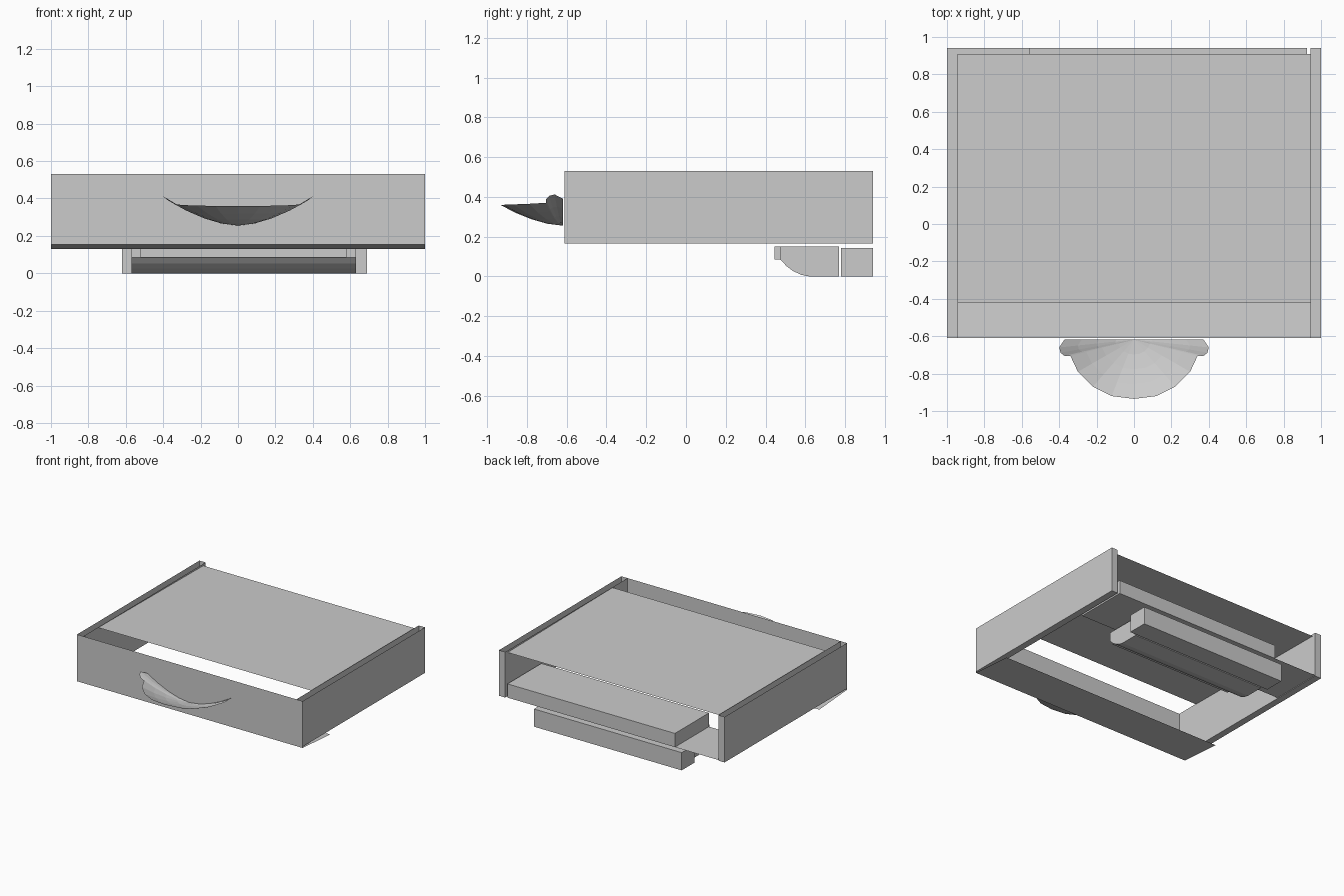
import bpy

if "Cube" in bpy.data.objects:
    bpy.data.objects.remove(bpy.data.objects["Cube"])

def mesh(name, verts, faces):
    me = bpy.data.meshes.new(name)
    me.from_pydata(verts, [], faces)
    me.update()
    ob = bpy.data.objects.new(name, me)
    bpy.context.collection.objects.link(ob)
    return ob

def box(name, x0, x1, y0, y1, z0, z1):
    v = [(x, y, z) for x in (x0, x1) for y in (y0, y1) for z in (z0, z1)]
    return mesh(name, v, [(0, 1, 3, 2), (4, 6, 7, 5), (0, 4, 5, 1),
                          (2, 3, 7, 6), (0, 2, 6, 4), (1, 5, 7, 3)])

def extrude_x(name, profile, x0, x1):
    n = len(profile)
    v = [(x, y, z) for x in (x0, x1) for y, z in profile]
    f = [(i, (i + 1) % n, n + (i + 1) % n, n + i) for i in range(n)]
    return mesh(name, v, f + [tuple(range(n))[::-1], tuple(range(n, 2 * n))])

FRONT, BACK, LOW, TOP, INNER = -0.61, 0.94, 0.165, 0.53, 0.945

# Front panel: a thin sheet with a flap folded back under the tray
mesh("front_panel",
     [(-1, FRONT, TOP), (1, FRONT, TOP), (1, FRONT, 0.155), (-1, FRONT, 0.155),
      (1, -0.26, 0.13), (-1, -0.26, 0.13)],
     [(0, 3, 2, 1), (3, 5, 4, 2)])

# Side walls: channels open at the top, closed at the back
for side, s in (("left", -1), ("right", 1)):
    v = [(s * x, y, z) for y in (FRONT, BACK)
         for x, z in ((1, TOP), (1, LOW), (INNER, LOW), (INNER, TOP))]
    f = [(0, 1, 5, 4), (1, 2, 6, 5), (2, 3, 7, 6), (4, 5, 6, 7)]
    mesh(side + "_side_channel", v, f if s > 0 else [q[::-1] for q in f])

# Tray sheet
mesh("tray_sheet",
     [(-INNER, -0.42, 0.527), (INNER, -0.42, 0.527),
      (INNER, 0.91, 0.515), (-INNER, 0.91, 0.515)], [(0, 1, 2, 3)])

# Rear slab inside the tray and the floor plate beside it
box("rear_slab", -0.56, 0.925, 0.51, BACK, 0.17, 0.28)
mesh("floor_plate", [(-INNER, 0.51, 0.17), (-0.56, 0.51, 0.17),
                     (-0.56, BACK, 0.17), (-INNER, BACK, 0.17)], [(0, 1, 2, 3)])

# Lower mechanism: rear bar, curved-front housing and lip
box("lower_bar", -0.62, 0.69, 0.78, BACK, 0, 0.142)
extrude_x("lower_housing",
          [(0.475, 0.15), (0.475, 0.085), (0.505, 0.052), (0.54, 0.026),
           (0.58, 0.008), (0.62, 0), (0.77, 0), (0.77, 0.15)], -0.57, 0.63)
box("housing_lip", -0.52, 0.58, 0.445, 0.475, 0.085, 0.15)

# Scoop handle: thin shell lofted from a low centre to a rim with side lobes
half = [(0.12, -0.92, 0.36), (0.22, -0.87, 0.362), (0.3, -0.79, 0.365),
        (0.34, -0.705, 0.37), (0.372, -0.705, 0.388), (0.393, -0.688, 0.405),
        (0.4, -0.66, 0.412), (0.372, -0.618, 0.39)]
rim = [(-x, y, z) for x, y, z in half[::-1]] + [(0, -0.935, 0.36)] + half
centre = (0, -0.618, 0.255)
rings, n = 4, len(rim)
verts, faces = [centre], []
for k in range(1, rings + 1):
    s = k / rings
    for x, y, z in rim:
        verts.append((x * s, centre[1] + (y - centre[1]) * s,
                      centre[2] + (z - centre[2]) * s ** 1.7))
for i in range(n - 1):
    faces.append((0, 1 + i, 2 + i))
    for k in range(rings - 1):
        a = 1 + k * n + i
        faces.append((a, a + n, a + n + 1, a + 1))
mesh("scoop_handle", verts, faces)
